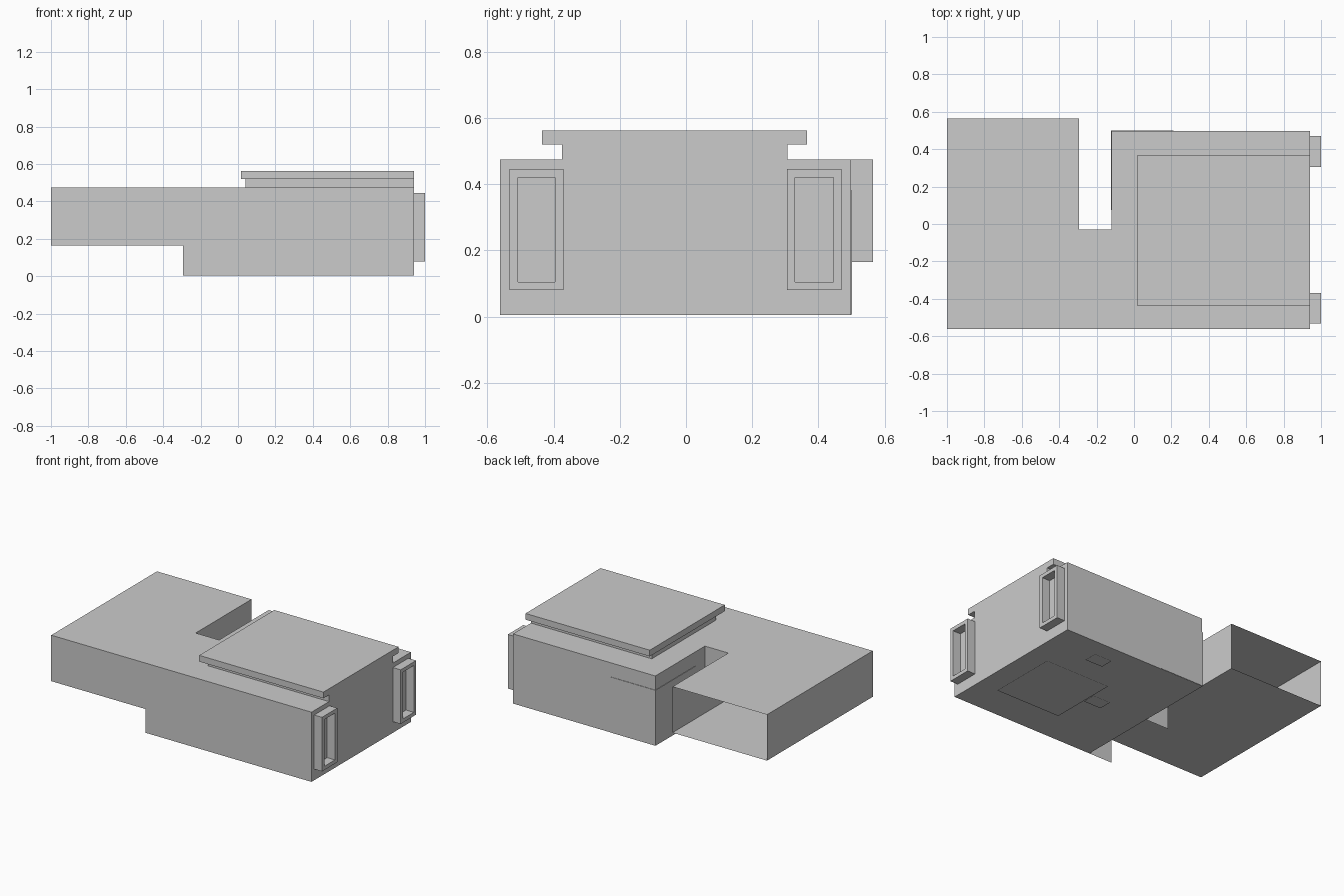
import bpy, bmesh

if "Cube" in bpy.data.objects:
    bpy.data.objects.remove(bpy.data.objects["Cube"])


def finish(name, bm):
    me = bpy.data.meshes.new(name)
    bm.to_mesh(me)
    bm.free()
    ob = bpy.data.objects.new(name, me)
    bpy.context.collection.objects.link(ob)
    return ob


def prism(name, outline, z0, z1, open_sides=()):
    """Extrude a counter-clockwise plan outline; listed side indices stay open."""
    bm = bmesh.new()
    lo = [bm.verts.new((x, y, z0)) for x, y in outline]
    hi = [bm.verts.new((x, y, z1)) for x, y in outline]
    n = len(outline)
    bm.faces.new(lo[::-1])
    bm.faces.new(hi)
    for i in range(n):
        if i not in open_sides:
            j = (i + 1) % n
            bm.faces.new((lo[i], lo[j], hi[j], hi[i]))
    return finish(name, bm)


def box(name, x0, x1, y0, y1, z0, z1):
    return prism(name, [(x0, y0), (x1, y0), (x1, y1), (x0, y1)], z0, z1)


def quad(name, *points):
    bm = bmesh.new()
    bm.faces.new([bm.verts.new(p) for p in points])
    return finish(name, bm)


def window_frame(name, y0, y1, z0, z1, border=0.025):
    """Rectangular ring standing proud of the right-hand wall."""
    bm = bmesh.new()

    def ring(x, inset):
        return [bm.verts.new((x, y, z)) for y, z in (
            (y0 + inset, z0 + inset), (y1 - inset, z0 + inset),
            (y1 - inset, z1 - inset), (y0 + inset, z1 - inset))]
    rings = [ring(0.942, 0), ring(1.0, 0), ring(1.0, border), ring(0.942, border)]
    for a, b in zip(rings, rings[1:]):
        for i in range(4):
            j = (i + 1) % 4
            bm.faces.new((a[i], a[j], b[j], b[i]))
    return finish(name, bm)


# Main block
box("main_block", -0.12, 0.942, -0.562, 0.498, 0.005, 0.475)

# Raised wing with bridge to the main block; rear end and joint are open
prism("raised_wing",
      [(-1, -0.562), (-0.12, -0.562), (-0.12, -0.03),
       (-0.295, -0.03), (-0.295, 0.565), (-1, 0.565)],
      0.165, 0.475, open_sides=(1, 4))

# Walls either side of the passage under the bridge
quad("passage_front_wall", (-0.295, -0.562, 0.005), (-0.12, -0.562, 0.005),
     (-0.12, -0.562, 0.165), (-0.295, -0.562, 0.165))
quad("passage_back_wall", (-0.12, -0.03, 0.005), (-0.295, -0.03, 0.005),
     (-0.295, -0.03, 0.165), (-0.12, -0.03, 0.165))

# Roof slab on a narrower neck
box("roof_neck", 0.04, 0.942, -0.375, 0.307, 0.475, 0.52)
box("roof_slab", 0.015, 0.942, -0.435, 0.365, 0.52, 0.562)

# Projecting window frames on the right wall
window_frame("window_frame_front", -0.533, -0.37, 0.08, 0.445)
window_frame("window_frame_back", 0.305, 0.47, 0.08, 0.445)

# Thin cladding panel wrapping the rear corner
prism("corner_panel",
      [(-0.123, 0.075), (-0.12, 0.075), (-0.12, 0.498),
       (0.21, 0.498), (0.21, 0.501), (-0.123, 0.501)], 0.006, 0.38)

# Flat pads under the main block
for name, x0, x1, y0, y1 in (("base_pad", 0.32, 0.8, -0.33, 0.137),
                             ("small_pad_back", 0.5, 0.63, 0.295, 0.385),
                             ("small_pad_left", 0.185, 0.315, -0.095, -0.005)):
    quad(name, (x0, y0, 0), (x0, y1, 0), (x1, y1, 0), (x1, y0, 0))
